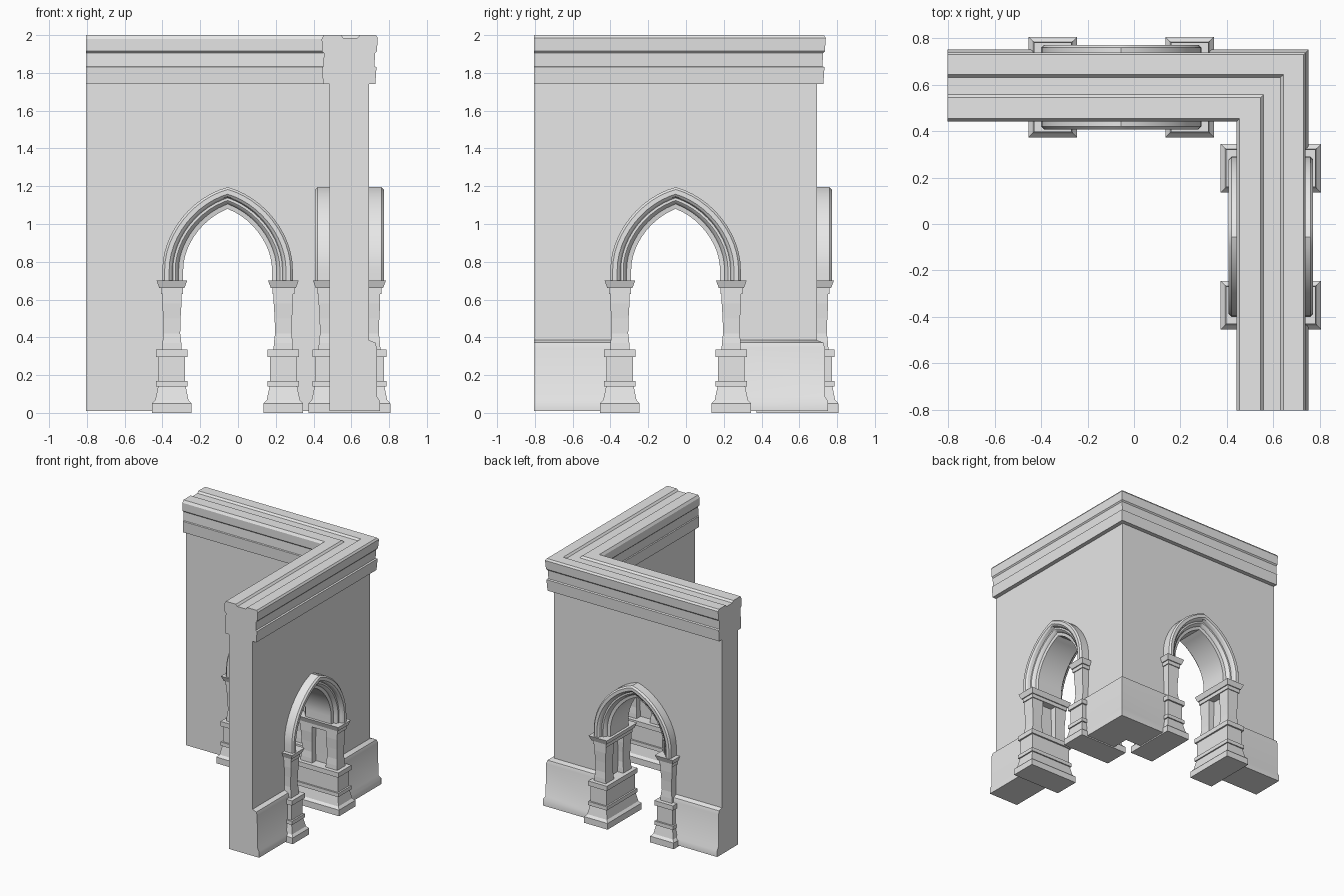
import bpy, bmesh, math

cube = bpy.data.objects.get("Cube")
if cube:
    bpy.data.objects.remove(cube, do_unlink=True)

stone = bpy.data.materials.new("grey_stone")
stone.use_nodes = True
stone.diffuse_color = (0.8, 0.8, 0.8, 1)
stone.node_tree.nodes["Principled BSDF"].inputs["Base Color"].default_value = (0.8, 0.8, 0.8, 1)

END = -0.805      # free ends of both wings
MID = 0.59        # centre line of the wall thickness
ARCH = -0.055     # arch centre along each wing
PIER = 0.295      # pier distance from arch centre
REACH = 0.112     # extra half depth of piers across the wall

# Each wing maps (along, across, z) into the model; the two wings mirror in x = y
WINGS = {
    "back": lambda a, p, z: (a, p, z),
    "left": lambda a, p, z: (p, a, z),
}


def loft(name, rings, closed=True, smooth=True):
    """Skin a list of equal vertex rings and cap both ends."""
    bm = bmesh.new()
    rows = [[bm.verts.new(co) for co in ring] for ring in rings]
    n = len(rows[0])
    for r, s in zip(rows, rows[1:]):
        for i in range(n):
            j = (i + 1) % n
            bm.faces.new((r[i], r[j], s[j], s[i]))
    bm.faces.new(rows[0])
    bm.faces.new(rows[-1])
    bmesh.ops.recalc_face_normals(bm, faces=bm.faces)
    mesh = bpy.data.meshes.new(name)
    bm.to_mesh(mesh)
    bm.free()
    mesh.materials.append(stone)
    obj = bpy.data.objects.new(name, mesh)
    bpy.context.collection.objects.link(obj)
    if smooth:
        smooth_off_edges(obj)
    return obj


def smooth_off_edges(obj):
    bpy.ops.object.select_all(action="DESELECT")
    obj.select_set(True)
    bpy.context.view_layer.objects.active = obj
    bpy.ops.object.shade_smooth_by_angle(angle=math.radians(32))


def arch_path(foot, steps=12):
    """Pointed arch as (along, z, normal along, normal z), from right foot to left foot."""
    a, b, c, spring = 0.345, 0.345, 0.09, 0.76
    half = [(a, foot, -1, 0)]
    for i in range(steps):
        t = math.pi / 2 * i / steps
        tx, tz = -a * math.sin(t), b * math.cos(t) + c * math.sin(t)
        length = math.hypot(tx, tz)
        half.append((a * math.cos(t), spring + b * math.sin(t) + c * (1 - math.cos(t)),
                     -tz / length, tx / length))
    apex = (0, spring + b + c, 0, -math.hypot(a, c) / a)
    return half + [apex] + [(-x, z, -nx, nz) for x, z, nx, nz in reversed(half)]


def offset(point, u):
    x, z, nx, nz = point
    px = x + u * nx
    if x > 0:
        px = max(px, 0.003)
    elif x < 0:
        px = min(px, -0.003)
    return ARCH + px, z + u * nz


# Wall: one section with plinth, dado, cornice and coping groove, mitred at the corner
section = [
    (0.752, 0.01), (0.752, 0.06), (0.737, 0.085), (0.735, 0.345), (0.727, 0.372),
    (0.693, 0.385), (0.693, 1.74), (0.727, 1.74), (0.733, 1.83), (0.722, 1.835),
    (0.726, 1.905), (0.735, 1.915), (0.74, 1.985), (0.73, 2.0), (0.645, 2.0),
    (0.632, 1.985), (0.558, 1.985), (0.545, 2.0), (0.455, 2.0), (0.443, 1.98),
    (0.445, 1.915), (0.455, 1.905), (0.452, 1.835), (0.446, 1.83), (0.45, 1.74),
    (0.485, 1.74), (0.485, 0.01),
]
wall = loft("corner_wall", [
    [(END, p, z) for p, z in section],
    [(p, p, z) for p, z in section],
    [(p, END, z) for p, z in section],
], smooth=False)

# Arched doorways cut through each wing
for wing, place in WINGS.items():
    outline = [offset(pt, 0.05) for pt in arch_path(-0.1)]
    cutter = loft(wing + "_cutter", [[place(a, p, z) for a, z in outline] for p in (0.3, 0.9)],
                  smooth=False)
    cutter.hide_render = True
    cut = wall.modifiers.new(wing + "_doorway", "BOOLEAN")
    cut.operation, cut.solver, cut.object = "DIFFERENCE", "EXACT", cutter
    bpy.context.view_layer.objects.active = wall
    bpy.ops.object.modifier_apply(modifier=cut.name)
    bpy.data.objects.remove(cutter, do_unlink=True)
smooth_off_edges(wall)

# Arch moulding section: (inward offset, depth from wall centre), mirrored front to back
moulding = [(0, 0.17), (0.012, 0.182), (0.036, 0.182), (0.048, 0.172), (0.055, 0.148),
            (0.068, 0.148), (0.08, 0.138), (0.086, 0.12), (0.11, 0.115)]
moulding += [(u, -d) for u, d in reversed(moulding)]

# Pier outlines as (height, half width)
pedestal = [(0, 0.105), (0.05, 0.105), (0.068, 0.088), (0.14, 0.073), (0.14, 0.083),
            (0.17, 0.083), (0.17, 0.07), (0.297, 0.07), (0.297, 0.083),
            (0.335, 0.083), (0.335, 0.05)]
shaft = [(0.33, 0.052), (0.37, 0.05), (0.42, 0.044), (0.5, 0.046), (0.58, 0.051), (0.635, 0.051)]
capital = [(0.63, 0.058), (0.66, 0.058), (0.66, 0.066), (0.7, 0.081)]


def block(name, place, along, across, outline, extra=0):
    """Rectangular stack following an outline of half widths."""
    corners = ((1, 1), (-1, 1), (-1, -1), (1, -1))
    loft(name, [[place(along + i * w, across + j * (w + extra), z) for i, j in corners]
                for z, w in outline], smooth=False)


for wing, place in WINGS.items():
    # Moulded arch ring
    loft(wing + "_arch", [
        [place(offset(pt, u)[0], MID + d, offset(pt, u)[1]) for u, d in moulding]
        for pt in arch_path(0.69)])
    # Piers on both sides, each with a pair of shafts
    for side, label in ((-1, "outer"), (1, "inner")):
        along = ARCH + side * PIER
        name = wing + "_" + label
        block(name + "_pedestal", place, along, MID, pedestal, REACH)
        block(name + "_capital", place, along, MID, capital, REACH)
        for face, where in ((-1, "court"), (1, "street")):
            block(name + "_" + where + "_shaft", place, along, MID + face * REACH, shaft)
